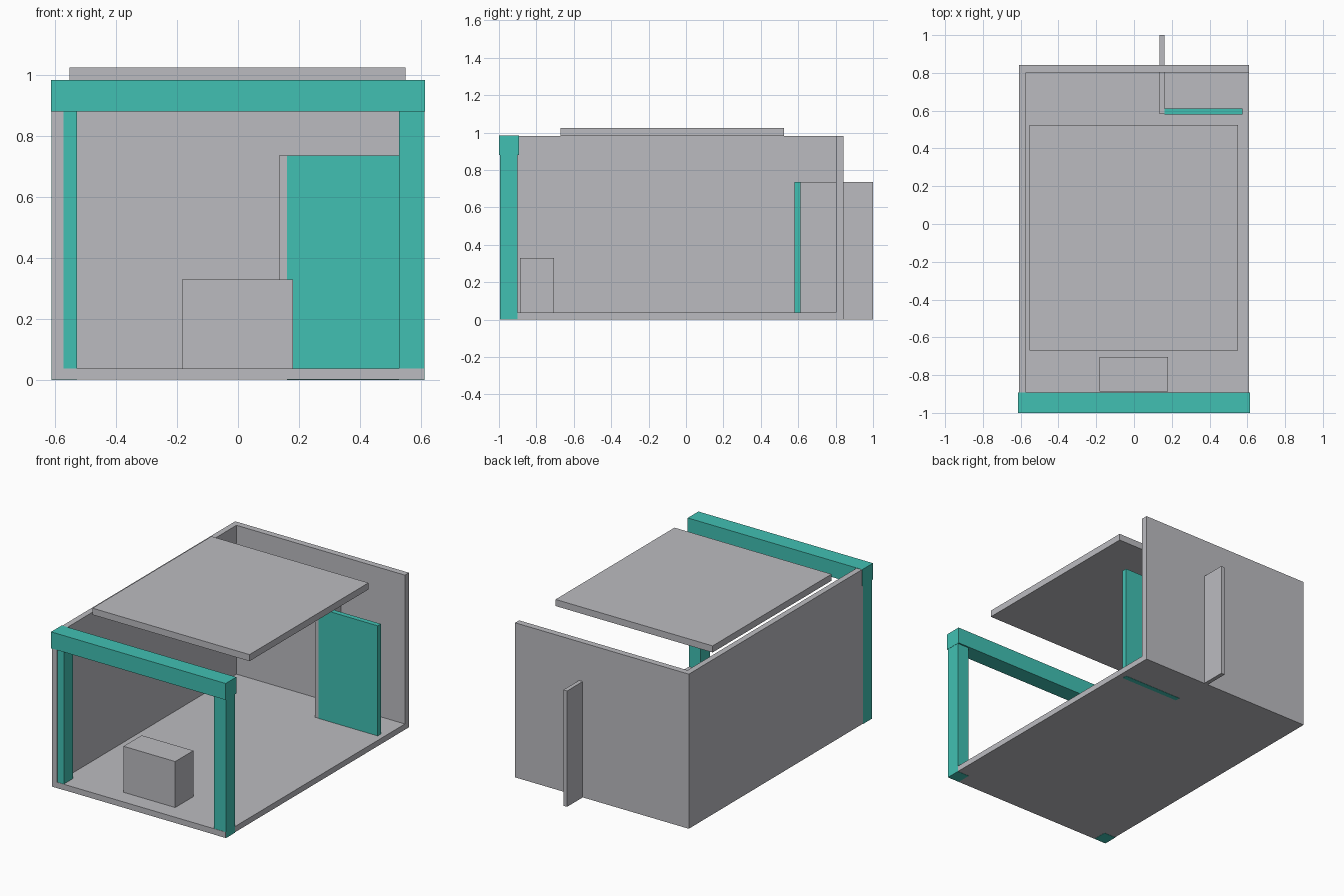
import bpy
import bmesh
from mathutils import Vector

default_cube = bpy.data.objects.get("Cube")
if default_cube:
    bpy.data.objects.remove(default_cube, do_unlink=True)


def make_material(name, rgb):
    mat = bpy.data.materials.new(name)
    mat.use_nodes = True
    color = (*rgb, 1.0)
    mat.diffuse_color = color
    mat.node_tree.nodes["Principled BSDF"].inputs["Base Color"].default_value = color
    return mat


GRAY = make_material("light gray", (0.50, 0.50, 0.53))
TEAL = make_material("teal", (0.053, 0.53, 0.45))


def box(name, x, y, z, mat):
    """Box spanning the given (min, max) range on each axis."""
    spans = (x, y, z)
    size = Vector([b - a for a, b in spans])
    center = Vector([(a + b) / 2 for a, b in spans])
    bm = bmesh.new()
    bmesh.ops.create_cube(bm, size=1.0)
    bmesh.ops.scale(bm, vec=size, verts=bm.verts)
    mesh = bpy.data.meshes.new(name)
    bm.to_mesh(mesh)
    bm.free()
    mesh.materials.append(mat)
    obj = bpy.data.objects.new(name, mesh)
    obj.location = center
    bpy.context.collection.objects.link(obj)
    return obj


HALF = 0.61      # half width of the room
FRONT = -0.995   # front edge of floor and wall
BACK = 0.843     # outer face of the back wall
TOP = 0.983      # top of walls and beam
SKIN = 0.0015    # keeps flush faces from overlapping

# Room shell, open on one side
box("floor", (-HALF, HALF), (FRONT, BACK), (SKIN, 0.038), GRAY)
box("side_wall", (-HALF, -0.573), (FRONT, BACK), (SKIN, TOP), GRAY)
box("back_wall", (-HALF, HALF), (0.803, BACK), (SKIN, TOP), GRAY)

# Raised roof panel
box("roof_panel", (-0.553, 0.55), (-0.67, 0.523), (TOP, 1.025), GRAY)

# Front frame: two posts under a slightly larger beam
for side, sign in (("left", 1), ("right", -1)):
    x = sorted((sign * 0.528, sign * (HALF + SKIN)))
    box(side + "_front_post", x, (FRONT + SKIN, -0.902), (0, 0.88), TEAL)
box("front_beam", (-0.613, 0.613), (-1.0, -0.893), (0.88, TOP + SKIN), TEAL)

# Counter block behind the opening
box("counter", (-0.183, 0.18), (-0.887, -0.705), (0.03, 0.33), GRAY)

# Rear partition passing through the back wall, with its teal screen
box("partition_fin", (0.135, 0.161), (0.582, 1.0), (SKIN, 0.737), GRAY)
box("partition_screen", (0.161, 0.575), (0.58, 0.612), (0, 0.737), TEAL)
